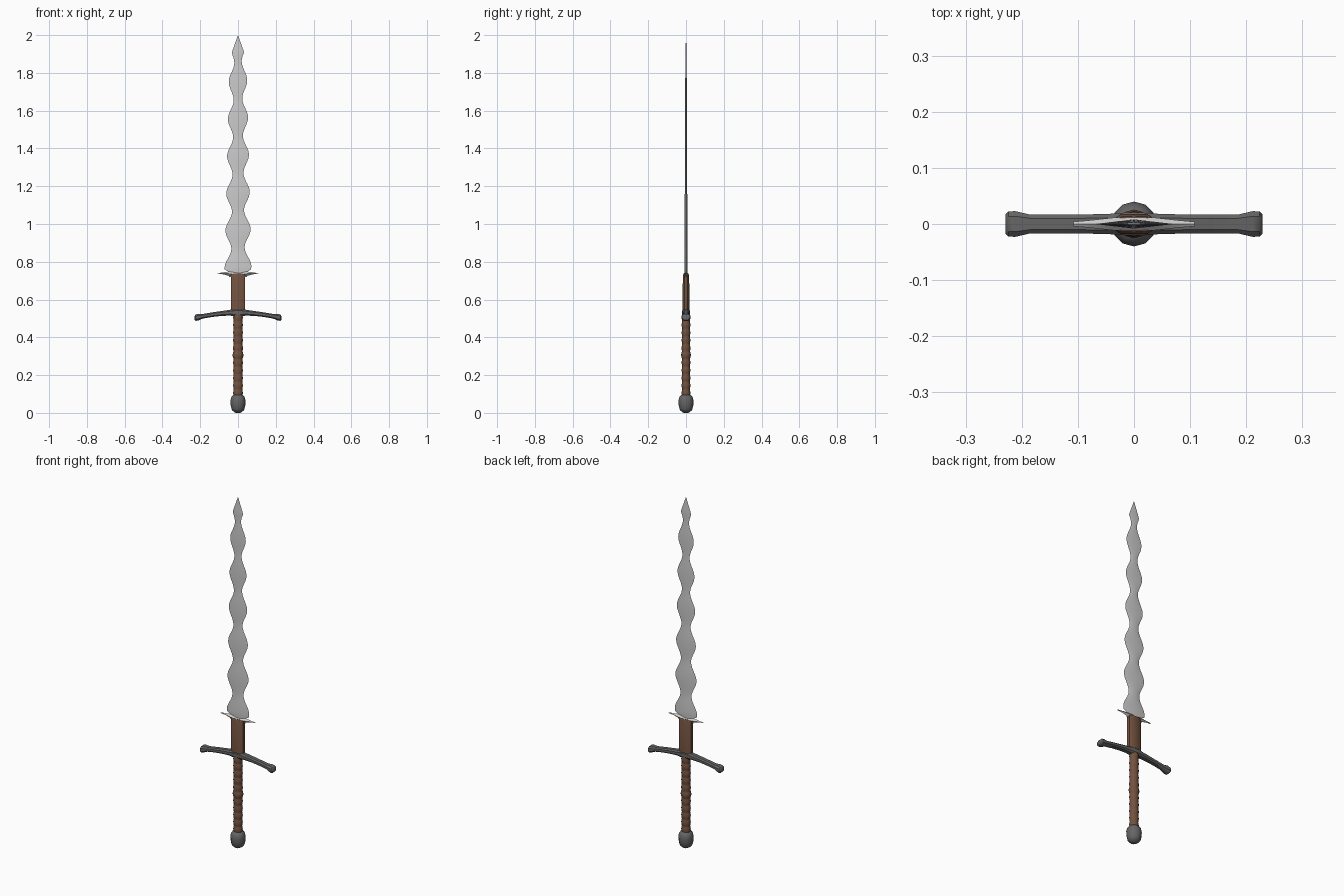
import bpy, bmesh, math
from math import sin, cos, pi, radians

if "Cube" in bpy.data.objects:
    bpy.data.objects.remove(bpy.data.objects["Cube"])


def material(name, rgb):
    m = bpy.data.materials.new(name)
    m.diffuse_color = (*rgb, 1)
    m.use_nodes = True
    m.node_tree.nodes["Principled BSDF"].inputs["Base Color"].default_value = m.diffuse_color
    return m


STEEL = material("steel", (0.55, 0.56, 0.58))
IRON = material("dark_iron", (0.13, 0.13, 0.13))
LEATHER = material("leather", (0.17, 0.085, 0.05))


def loft(name, rings, mat, angle=35):
    """Skin a list of equal-length point rings and cap both ends."""
    bm = bmesh.new()
    vs = [[bm.verts.new(p) for p in r] for r in rings]
    n = len(rings[0])
    for a, b in zip(vs, vs[1:]):
        for i in range(n):
            j = (i + 1) % n
            bm.faces.new((a[i], a[j], b[j], b[i]))
    bm.faces.new(vs[0][::-1])
    bm.faces.new(vs[-1])
    bmesh.ops.remove_doubles(bm, verts=bm.verts, dist=1e-5)
    bmesh.ops.recalc_face_normals(bm, faces=bm.faces)
    me = bpy.data.meshes.new(name)
    bm.to_mesh(me)
    bm.free()
    ob = bpy.data.objects.new(name, me)
    bpy.context.collection.objects.link(ob)
    me.materials.append(mat)
    bpy.ops.object.select_all(action='DESELECT')
    ob.select_set(True)
    bpy.context.view_layer.objects.active = ob
    bpy.ops.object.shade_smooth_by_angle(angle=radians(angle))
    return ob


def oval(z, rx, ry, n=12):
    return [(rx * cos(2 * pi * i / n), ry * sin(2 * pi * i / n), z) for i in range(n)]


def octagon(z, x, y, c):
    """Rectangle with cut corners, c wide along x and half as deep along y."""
    d = y * 0.5
    return [(x, -y + d, z), (x, y - d, z), (x - c, y, z), (-x + c, y, z),
            (-x, y - d, z), (-x, -y + d, z), (-x + c, -y, z), (x - c, -y, z)]


# wavy blade, diamond section with a central ridge
def half_width(z):
    t = (z - 0.97) / 0.79
    wave = 0.050 - 0.015 * t + (0.0165 - 0.0025 * t) * cos(2 * pi * (z - 0.97) / 0.197)
    return max(0.0, min(wave, 0.36 * (2 - z)))


rings = []
for i in range(97):
    z = 0.72 + 1.28 * i / 96
    t = 0.0085 - 0.0055 * (z - 0.72) / 1.28
    if z > 1.9:
        t *= (2 - z) / 0.1
    left, right = half_width(z + 0.004 * (z < 1.9)), half_width(z - 0.004 * (z < 1.9))
    if z < 0.76:
        left = right = 0.048
    rings.append([(right, 0, z), (0, t, z), (-left, 0, z), (0, -t, z)])
loft("blade", rings, STEEL, 25)

# parrying lugs, thin pointed spikes
rings = []
for x, zc, h, y in [(-0.108, 0.739, 0.0005, 0.004), (-0.075, 0.739, 0.006, 0.007),
                    (-0.04, 0.736, 0.013, 0.011), (0, 0.735, 0.013, 0.014),
                    (0.04, 0.736, 0.013, 0.011), (0.075, 0.739, 0.006, 0.007),
                    (0.108, 0.739, 0.0005, 0.004)]:
    rings.append([(x, -y, zc), (x, 0, zc - h), (x, y, zc), (x, 0, zc + h)])
loft("parrying_lugs", rings, STEEL, 25)

# leather-wrapped ricasso
loft("ricasso", [octagon(z, x, y, 0.014) for z, x, y in
                 [(0.53, 0.037, 0.018), (0.725, 0.038, 0.017), (0.737, 0.036, 0.013)]], LEATHER)

# drooping crossguard with flared ends
rings = []
side = [(0.229, 0.017, 0.011), (0.224, 0.022, 0.017), (0.212, 0.023, 0.018),
        (0.186, 0.017, 0.012), (0.14, 0.017, 0.012), (0.09, 0.017, 0.013),
        (0.045, 0.018, 0.015), (0.02, 0.020, 0.019)]
profile = [(-x, y, h) for x, y, h in side] + [(0, 0.021, 0.020)] + side[::-1]
for x, y, h in profile:
    zc = 0.532 - 0.027 * (abs(x) / 0.22) ** 1.7
    rings.append([(x, y * a, zc + h * b) for a, b in
                  [(1, .5), (.6, 1), (-.6, 1), (-1, .5), (-1, -.5), (-.6, -1), (.6, -1), (1, -.5)]])
loft("crossguard", rings, IRON, 40)

# ribbed leather grip, swelling at the middle
rings = []
for i in range(89):
    z = 0.085 + 0.44 * i / 88
    r = 0.0225 + 0.003 * abs(sin(pi * (z - 0.085) / 0.04)) \
        + 0.003 * math.exp(-((z - 0.308) / 0.022) ** 2)
    rings.append(oval(z, r, r * 0.9))
loft("grip", rings, LEATHER, 50)

# faceted pommel
loft("pommel", [oval(z, r, r) for z, r in
                [(0.0, 0.012), (0.006, 0.022), (0.013, 0.030), (0.02, 0.034), (0.042, 0.039),
                 (0.065, 0.040), (0.082, 0.036), (0.092, 0.028), (0.095, 0.022)]], IRON, 40)
